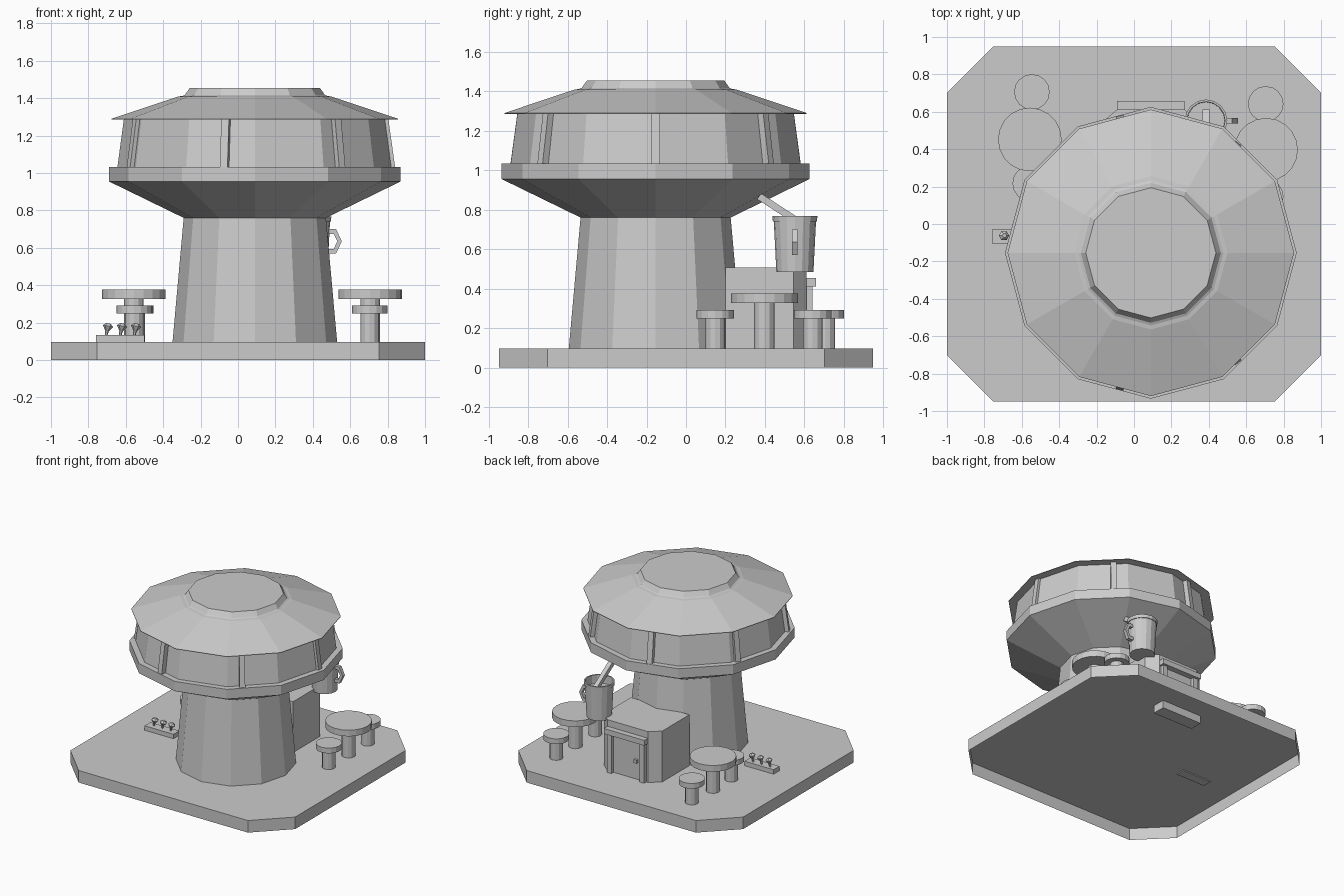
import bpy, bmesh
from math import sin, cos, tau
from mathutils import Vector, Matrix

if "Cube" in bpy.data.objects:
    bpy.data.objects.remove(bpy.data.objects["Cube"])

# One plain grey for the whole model
grey = bpy.data.materials.new("plain_grey")
grey.use_nodes = True
GREY = (0.6, 0.6, 0.6, 1)
grey.diffuse_color = GREY
grey.node_tree.nodes["Principled BSDF"].inputs["Base Color"].default_value = GREY
GROUND = 0.097


def finish(name, bm):
    mesh = bpy.data.meshes.new(name)
    bm.to_mesh(mesh)
    bm.free()
    mesh.materials.append(grey)
    obj = bpy.data.objects.new(name, mesh)
    bpy.context.collection.objects.link(obj)
    return obj


def lathe(name, profile, place, sides=12):
    """Turn (radius, height) points into a closed many-sided solid."""
    bm = bmesh.new()
    rings = []
    for r, z in profile:
        rings.append([bm.verts.new((r * cos(tau * i / sides), r * sin(tau * i / sides), z))
                      for i in range(sides)])
    for low, high in zip(rings, rings[1:]):
        for i in range(sides):
            j = (i + 1) % sides
            bm.faces.new((low[i], low[j], high[j], high[i]))
    bm.faces.new(rings[0][::-1])
    bm.faces.new(rings[-1])
    bm.transform(place)
    return finish(name, bm)


def at(x, y, z=0):
    return Matrix.Translation((x, y, z))


def prism(name, outline, z0, z1, bottom=True):
    """Raise an anticlockwise outline into a block, open below if asked."""
    bm = bmesh.new()
    low = [bm.verts.new((x, y, z0)) for x, y in outline]
    high = [bm.verts.new((x, y, z1)) for x, y in outline]
    for i in range(len(outline)):
        j = (i + 1) % len(outline)
        bm.faces.new((low[i], low[j], high[j], high[i]))
    bm.faces.new(high)
    if bottom:
        bm.faces.new(low[::-1])
    return finish(name, bm)


def box(name, x0, x1, y0, y1, z0, z1):
    return prism(name, [(x0, y0), (x1, y0), (x1, y1), (x0, y1)], z0, z1)


# Ground slab with cut corners, a hollow shell open underneath
SIDE, BACK = (1, 0.702), (0.753, 0.949)
prism("ground_slab", [(sx * a, sy * b) for sx, sy, pair in
      ((1, 1, (SIDE, BACK)), (-1, 1, (BACK, SIDE)),
       (-1, -1, (SIDE, BACK)), (1, -1, (BACK, SIDE)))
      for a, b in pair], 0, GROUND, bottom=False)

# Twelve-sided tower
TOWER = at(0.09, -0.154)
lathe("tower_column", [(0.44, GROUND), (0.38, 0.765)], TOWER)
lathe("saucer", [(0.38, 0.76), (0.78, 0.955), (0.78, 1.033), (0.7, 1.033)], TOWER)
lathe("window_wall", [(0.735, 1.03), (0.70, 1.29)], TOWER)
lathe("roof", [(0.70, 1.285), (0.766, 1.286), (0.766, 1.29), (0.41, 1.409),
               (0.388, 1.412), (0.374, 1.418), (0.348, 1.455)], TOWER)

# Seven leaning window posts
for k in range(7):
    bm = bmesh.new()
    bmesh.ops.create_cube(bm, size=1)
    bm.transform(Matrix.Diagonal((0.05, 0.042, 0.256, 1)))
    for v in bm.verts:
        v.co.x += 0.707 - v.co.z * 0.14
    bm.transform(TOWER @ at(0, 0, 1.16) @ Matrix.Rotation(tau * k / 7, 4, "Z"))
    finish("window_post", bm)

# Kiosk at the back with its door
prism("kiosk", [(-0.17, 0.2), (0.35, 0.2), (0.35, 0.545), (0.27, 0.612),
                (-0.09, 0.612), (-0.17, 0.545)], GROUND, 0.506)
box("door_footing", -0.09, 0.27, 0.55, 0.655, 0.035, GROUND)
for x in (-0.075, 0.215):
    box("door_post", x, x + 0.04, 0.6, 0.64, GROUND, 0.42)
box("door_lintel", -0.09, 0.27, 0.6, 0.658, 0.41, 0.453)
box("door_panel", -0.02, 0.2, 0.6, 0.618, 0.11, 0.4)
box("door_knob", -0.005, 0.02, 0.61, 0.637, 0.235, 0.262)

# Open cup with rim, handle and straw
CUP = (0.385, 0.552)
lathe("cup", [(0.094, 0.485), (0.107, 0.74), (0.112, 0.74), (0.114, 0.767),
              (0.102, 0.767), (0.1, 0.7)], at(*CUP), 16)
bm = bmesh.new()
ring = []
for k in range(6):
    a = tau * k / 6
    ring.append([bm.verts.new((CUP[0] + 0.109 + 0.8 * r * cos(a), CUP[1] + y, 0.635 + r * sin(a)))
                 for r, y in ((0.076, -0.014), (0.076, 0.014), (0.046, 0.014), (0.046, -0.014))])
for k in range(6):
    a, b = ring[k], ring[(k + 1) % 6]
    for i in range(4):
        j = (i + 1) % 4
        bm.faces.new((a[i], a[j], b[j], b[i]))
bmesh.ops.recalc_face_normals(bm, faces=bm.faces)
finish("cup_handle", bm)
start, end = Vector((*CUP, 0.75)), Vector((CUP[0], 0.37, 0.868))
aim = Matrix.Translation(start) @ (end - start).to_track_quat("Z", "Y").to_matrix().to_4x4()
lathe("straw", [(0.025, -0.06), (0.025, (end - start).length)],
      aim @ Matrix.Rotation(tau / 8, 4, "Z"), 4)

# Tables, each with two stools
for x, y, stools in ((-0.557, 0.452, ((-0.546, 0.706), (-0.555, 0.217))),
                     (0.706, 0.397, ((0.704, 0.642), (0.704, 0.148)))):
    lathe("table_leg", [(0.052, GROUND), (0.052, 0.335)], at(x, y))
    lathe("table_top", [(0.17, 0.326), (0.17, 0.376)], at(x, y), 20)
    for spot in stools:
        lathe("stool_leg", [(0.05, GROUND), (0.05, 0.26)], at(*spot))
        lathe("stool_seat", [(0.095, 0.249), (0.095, 0.291)], at(*spot), 16)

# Planter with three small leaning flowers
box("planter", -0.758, -0.5, -0.105, -0.03, GROUND - 0.008, 0.133)
for x in (-0.705, -0.63, -0.555):
    lathe("flower", [(0.007, -0.01), (0.009, 0.022), (0.028, 0.05), (0.012, 0.064)],
          at(x, -0.062, 0.133) @ Matrix.Rotation(0.2, 4, "Y"), 6)
